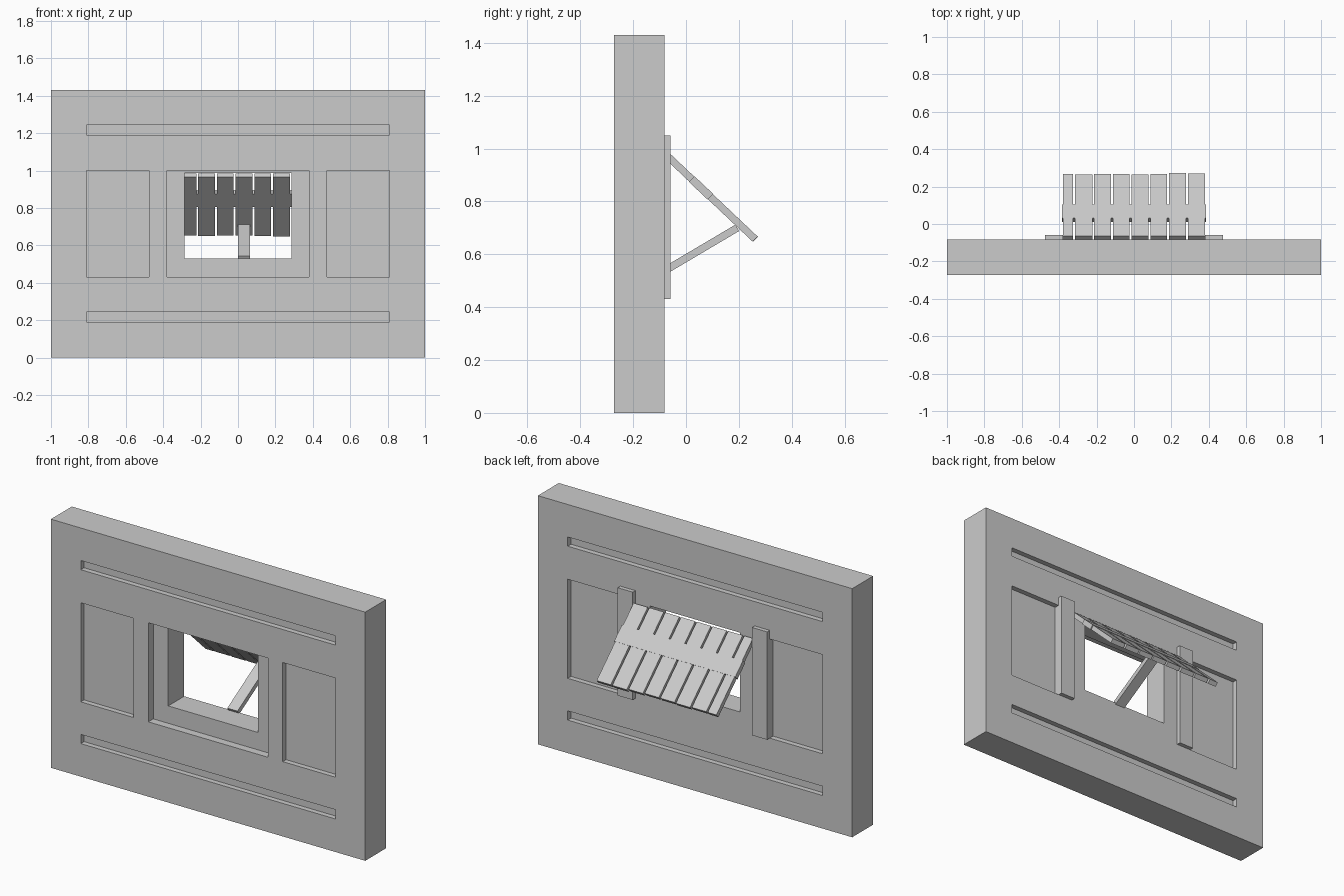
import bpy, math, random
from mathutils import Vector

if "Cube" in bpy.data.objects:
    bpy.data.objects.remove(bpy.data.objects["Cube"])

random.seed(4)


def box(name, x, y, z):
    """Axis-aligned box from (min, max) ranges."""
    bpy.ops.mesh.primitive_cube_add(size=1, location=[(r[0] + r[1]) / 2 for r in (x, y, z)])
    ob = bpy.context.object
    ob.name = name
    ob.scale = [r[1] - r[0] for r in (x, y, z)]
    bpy.ops.object.transform_apply(location=False, rotation=False, scale=True)
    return ob


def tilted(name, x, start, end, thick, side):
    """Slab spanning x, whose upper/centre line runs start -> end in the (y, z) plane."""
    a, b = Vector(start), Vector(end)
    d = (b - a).normalized()
    c = (a + b) / 2 + Vector((-d.y, d.x)) * side
    half = (b - a).length / 2
    ob = box(name, x, (-half, half), (-thick / 2, thick / 2))
    ob.location.y, ob.location.z = c
    ob.rotation_euler.x = math.atan2(d.y, d.x)
    return ob


FRONT, BACK, INSET = -0.272, -0.082, 0.03

# Wall slab with window opening and recessed panels on both faces
wall = box("wall", (-1, 1), (FRONT, BACK), (0, 1.43))
cuts = [box("cut", (-0.38, 0.38), (-0.5, 0.5), (0.43, 1.0))]
for y in ((FRONT - 0.1, FRONT + INSET), (BACK - INSET, BACK + 0.1)):
    for z in ((0.19, 0.243), (1.19, 1.243)):
        cuts.append(box("cut", (-0.81, 0.81), y, z))
    for x in ((-0.81, -0.475), (0.475, 0.81)):
        cuts.append(box("cut", x, y, (0.43, 1.0)))
for c in cuts:
    m = wall.modifiers.new("recess", 'BOOLEAN')
    m.object, m.operation, m.solver = c, 'DIFFERENCE', 'EXACT'
    bpy.context.view_layer.objects.active = wall
    bpy.ops.object.modifier_apply(modifier=m.name)
    bpy.data.objects.remove(c)

# Window frame set into the opening
depth = (-0.227, BACK)
box("window_sill", (-0.38, 0.38), depth, (0.43, 0.53))
box("window_lintel", (-0.38, 0.38), depth, (0.986, 1.0))
for s, tag in ((-1, "left"), (1, "right")):
    box("inner_jamb_" + tag, sorted((s * 0.285, s * 0.38)), depth, (0.53, 0.986))
    box("outer_post_" + tag, sorted((s * 0.38, s * 0.475)), (BACK, -0.058), (0.43, 1.05))

# Propped-open shutter made of slightly uneven planks
top, low = Vector((-0.065, 0.985)), Vector((0.268, 0.67))
d = (low - top).normalized()
T = 0.027
edges = [-0.38, -0.32, -0.218, -0.118, -0.018, 0.082, 0.182, 0.284, 0.384]
for i in range(8):
    end = low + d * random.uniform(-0.004, 0.006)
    x0 = edges[i] + (0.005 if i else 0)
    tilted("shutter_plank", (x0, edges[i + 1] - 0.005), top, end, T, -T / 2)

# Cross batten holding the planks
tilted("shutter_batten", (-0.385, 0.385), top + d * 0.132, top + d * 0.23, T + 0.003, -T / 2)

# Prop stick from sill to shutter
tilted("shutter_prop", (0, 0.065), (-0.09, 0.532), (0.194, 0.7), 0.028, 0)
